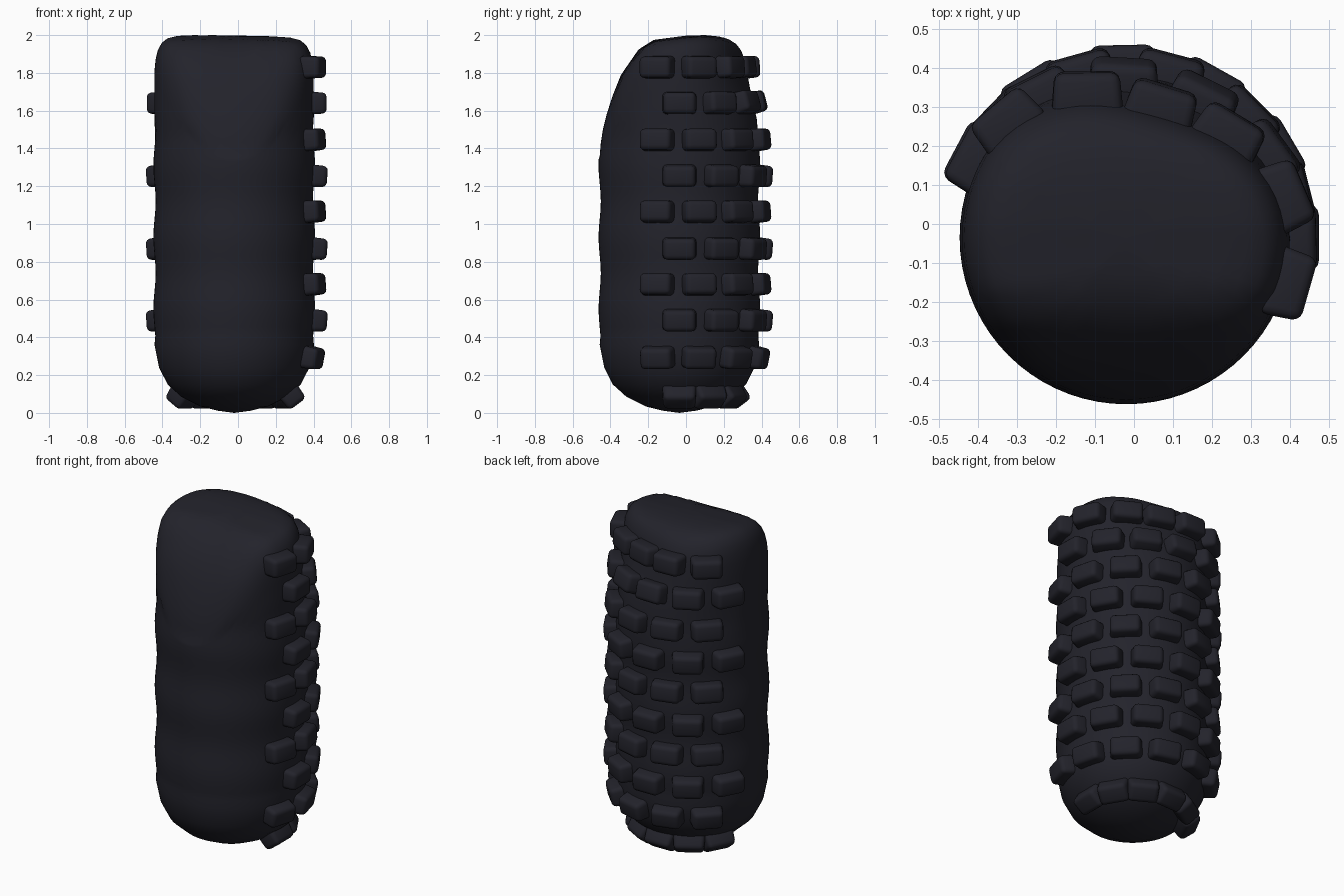
import bpy, bmesh, math
from mathutils import Vector, Matrix

if "Cube" in bpy.data.objects:
    bpy.data.objects.remove(bpy.data.objects["Cube"])

# One dark rubber colour
rubber = bpy.data.materials.new("dark rubber")
rubber.use_nodes = True
COLOUR = (0.0165, 0.0165, 0.024, 1)
rubber.diffuse_color = COLOUR
rubber.node_tree.nodes["Principled BSDF"].inputs["Base Color"].default_value = COLOUR

CX, CY, R = -0.02, -0.035, 0.422
DOME = [(0.005, 0), (0.012, 0.09), (0.035, 0.18), (0.085, 0.28), (0.15, 0.352),
        (0.24, 0.398), (0.36, R)]                                  # z, radius
CREST = [(-0.47, 1.51), (-0.42, 1.62), (-0.35, 1.785), (-0.25, 1.925), (-0.17, 1.975),
         (0, 1.997), (0.1, 2.0), (0.2, 1.99), (0.3, 1.955), (0.45, 1.93)]  # y, top z
RIM = [(R, 0.18), (0.416, 0.12), (0.405, 0.075), (0.385, 0.038), (0.355, 0.014),
       (0.31, 0.003), (0.25, 0), (0.18, 0), (0.10, 0)]             # radius, drop


def interp(table, t):
    if t <= table[0][0]:
        return table[0][1]
    for (a, va), (b, vb) in zip(table, table[1:]):
        if t <= b:
            return va + (vb - va) * (t - a) / (b - a)
    return table[-1][1]


def flatten(a, z):
    """Shrink factor that leans the upper back inward."""
    t = min(1, max(0, (z - 1.45) / 0.42))
    return 1 - 0.21 * t * t * (3 - 2 * t) * max(0, math.cos(a - math.radians(72))) ** 3


def wall(a, z):
    """Point on the side wall or the bottom dome."""
    r = interp(DOME, z)
    if 0.36 < z < 1.5:
        r += 0.006 * (1 - math.cos((z - 0.36) / 0.38 * math.tau)) - 0.006
    r *= flatten(a, z)
    return Vector((CX + r * math.cos(a), CY + r * math.sin(a), z))


def crest(x, y):
    return interp(CREST, y) - 0.022 * max(0, x + 0.1)


def finish(ob, angle):
    ob.data.materials.append(rubber)
    bpy.ops.object.select_all(action='DESELECT')
    ob.select_set(True)
    bpy.context.view_layer.objects.active = ob
    bpy.ops.object.shade_smooth_by_angle(angle=math.radians(angle))


# Body: rings for the dome, rippled wall, then a crown following the slanted crest
N = 72
angles = [i * math.tau / N for i in range(N)]
rings = []
for z in [d[0] for d in DOME[1:]] + [0.36 + 0.0475 * k for k in range(1, 20)]:
    rings.append([wall(a, z) for a in angles])
base_z = rings[-1][0].z


def crown(a, radius, drop):
    z = 1.8
    for _ in range(4):
        r = radius * flatten(a, z)
        x, y = CX + r * math.cos(a), CY + r * math.sin(a)
        z = crest(x, y) - drop
    return Vector((x, y, z))


for k in range(1, 7):
    ring = []
    for a in angles:
        z = base_z + (crown(a, *RIM[0]).z - base_z) * k / 7
        ring.append(wall(a, z))
    rings.append(ring)
for radius, drop in RIM:
    rings.append([crown(a, radius, drop) for a in angles])

bm = bmesh.new()
loops = [[bm.verts.new(p) for p in ring] for ring in rings]
for lo, hi in zip(loops, loops[1:]):
    for i in range(N):
        j = (i + 1) % N
        bm.faces.new((lo[i], lo[j], hi[j], hi[i]))
bottom = bm.verts.new((CX, CY, 0.0))
top = bm.verts.new((CX, CY, crest(CX, CY)))
for i in range(N):
    j = (i + 1) % N
    bm.faces.new((bottom, loops[0][j], loops[0][i]))
    bm.faces.new((top, loops[-1][i], loops[-1][j]))
bmesh.ops.recalc_face_normals(bm, faces=bm.faces)
mesh = bpy.data.meshes.new("body")
bm.to_mesh(mesh)
bm.free()
body = bpy.data.objects.new("body", mesh)
bpy.context.collection.objects.link(body)
finish(body, 60)


# Tread block: bevelled, slightly tapered box (x wide, y up the wall, z outward)
def block_mesh():
    bm = bmesh.new()
    bmesh.ops.create_cube(bm, size=1)
    for v in bm.verts:
        taper = 0.9 if v.co.z > 0 else 1.0
        v.co = Vector((v.co.x * 0.185 * taper, v.co.y * 0.122 * taper, v.co.z * 0.11))
    bmesh.ops.bevel(bm, geom=bm.edges[:], offset=0.024, segments=3, profile=0.5,
                    affect='EDGES')
    me = bpy.data.meshes.new("tread_block")
    bm.to_mesh(me)
    bm.free()
    return me


# Staggered rows of blocks wrapped around the back and both flanks
ROWS = [1.83, 1.64, 1.445, 1.255, 1.065, 0.87, 0.68, 0.49, 0.295, 0.10]
for row, z in enumerate(ROWS):
    start = 0 if row % 2 else -16
    for k in range(6):
        a = math.radians(start + 30.4 * k)
        p = wall(a, z)
        up = (wall(a, z + 0.03) - wall(a, z - 0.03)).normalized()
        side = wall(a + 0.1, z) - wall(a - 0.1, z)
        side = (side - up * side.dot(up)).normalized()
        out = side.cross(up)
        ob = bpy.data.objects.new(f"tread_block_{row + 1}_{k + 1}", block_mesh())
        bpy.context.collection.objects.link(ob)
        rot = Matrix((side, up, out)).transposed().to_4x4()
        ob.matrix_world = Matrix.Translation(p + out * 0.012) @ rot
        finish(ob, 50)
